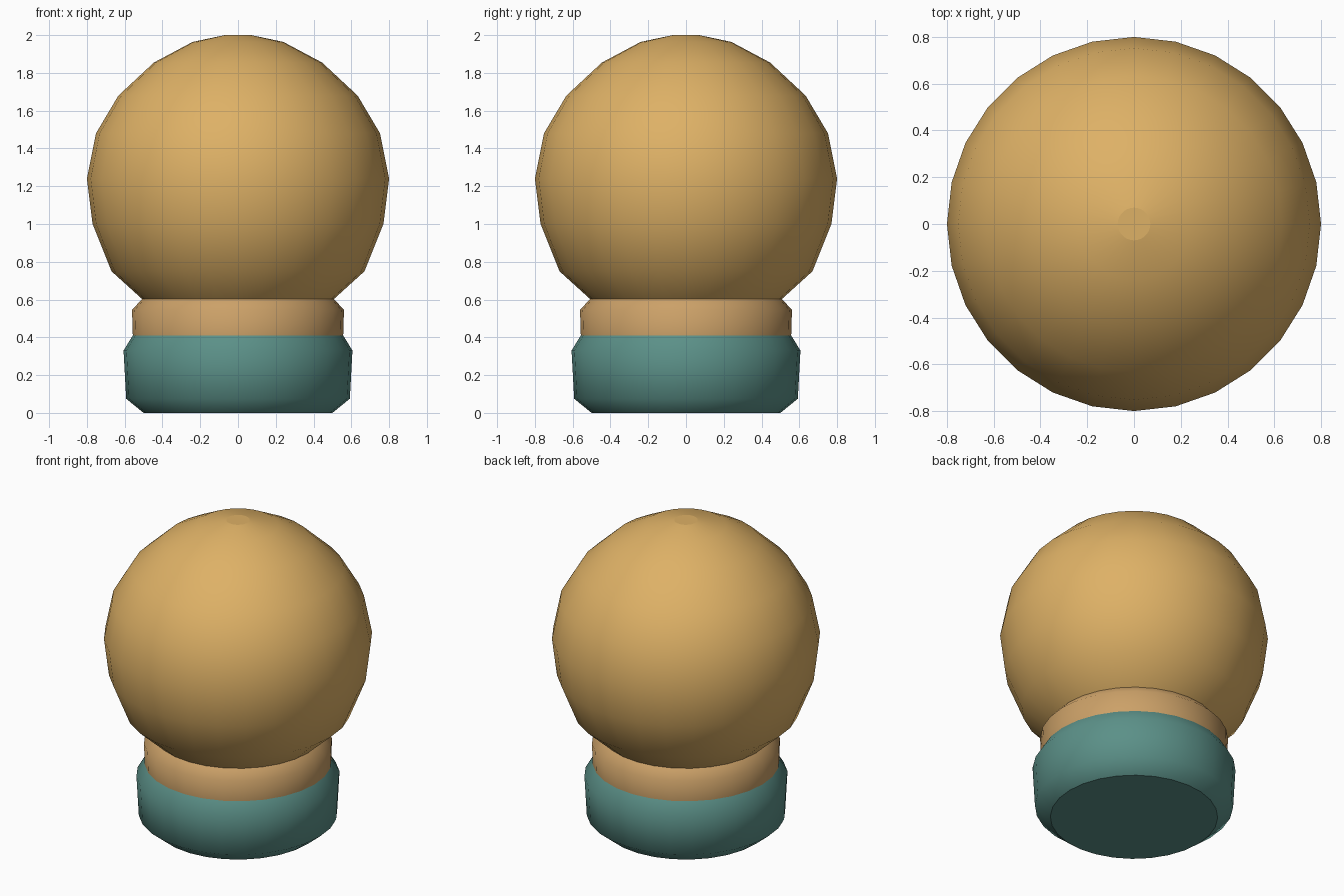
import bpy
import bmesh
from math import cos, sin, tau

SIDES = 28

cube = bpy.data.objects.get("Cube")
if cube:
    bpy.data.objects.remove(cube, do_unlink=True)


def material(name, rgb):
    mat = bpy.data.materials.new(name)
    mat.use_nodes = True
    mat.diffuse_color = (*rgb, 1)
    mat.node_tree.nodes["Principled BSDF"].inputs["Base Color"].default_value = (*rgb, 1)
    return mat


def lathe(name, profile, mat, cap_bottom=False, cap_top=False):
    """Revolve (radius, height) points, listed upwards, around z."""
    bm = bmesh.new()
    rings = []
    for r, z in profile:
        angles = [tau * i / SIDES for i in range(SIDES)]
        rings.append([bm.verts.new((r * cos(a), r * sin(a), z)) for a in angles])
    for low, high in zip(rings, rings[1:]):
        for i in range(SIDES):
            j = (i + 1) % SIDES
            bm.faces.new((low[i], low[j], high[j], high[i])).smooth = True
    # Caps stay flat with a crisp rim
    caps = []
    if cap_bottom:
        caps.append(bm.faces.new(rings[0][::-1]))
    if cap_top:
        caps.append(bm.faces.new(rings[-1]))
    for cap in caps:
        for edge in cap.edges:
            edge.smooth = False
    mesh = bpy.data.meshes.new(name)
    bm.to_mesh(mesh)
    bm.free()
    mesh.materials.append(mat)
    obj = bpy.data.objects.new(name, mesh)
    bpy.context.collection.objects.link(obj)
    return obj


gold = material("warm gold", (0.73, 0.44, 0.133))
tan = material("tan", (0.60, 0.355, 0.138))
teal = material("muted teal", (0.105, 0.28, 0.246))

# Teal foot
lathe("base", [(0.5, 0), (0.592, 0.075), (0.606, 0.33), (0.557, 0.41)],
      teal, cap_bottom=True)

# Tan collar between foot and ball
lathe("collar", [(0.557, 0.41), (0.561, 0.545), (0.508, 0.603)], tan)

# Large ball with a small flat crown
lathe("ball", [(0.508, 0.603), (0.67, 0.75), (0.77, 1.0), (0.8, 1.24),
               (0.752, 1.48), (0.633, 1.68), (0.445, 1.855),
               (0.24, 1.964), (0.07, 2.0)], gold, cap_top=True)
